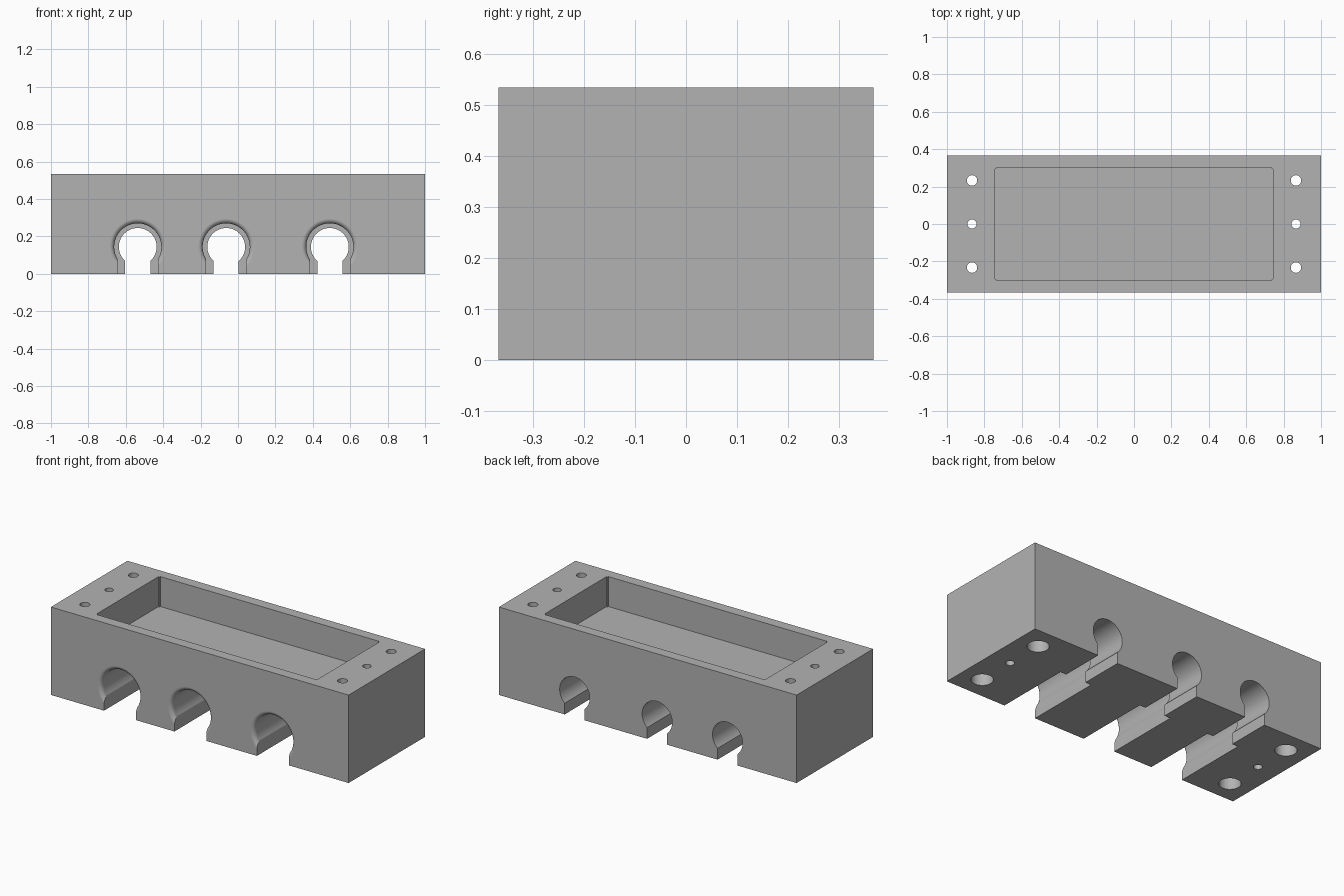
import bpy, bmesh
from math import asin, cos, sin, pi

if "Cube" in bpy.data.objects:
    bpy.data.objects.remove(bpy.data.objects["Cube"])

WIDTH, DEPTH, HEIGHT = 2.0, 0.734, 0.534
FRONT, BACK = -DEPTH / 2, DEPTH / 2

grey = bpy.data.materials.new("plain_grey")
grey.use_nodes = True
grey.diffuse_color = (0.45, 0.45, 0.45, 1)
grey.node_tree.nodes["Principled BSDF"].inputs["Base Color"].default_value = (0.45, 0.45, 0.45, 1)


def finish(name, bm):
    bmesh.ops.recalc_face_normals(bm, faces=bm.faces[:])
    mesh = bpy.data.meshes.new(name)
    bm.to_mesh(mesh)
    bm.free()
    mesh.materials.append(grey)
    obj = bpy.data.objects.new(name, mesh)
    bpy.context.collection.objects.link(obj)
    return obj


def box(name, size, z_bottom, corner=0):
    bm = bmesh.new()
    bmesh.ops.create_cube(bm, size=1)
    for v in bm.verts:
        v.co = (v.co.x * size[0], v.co.y * size[1], (v.co.z + 0.5) * size[2] + z_bottom)
    if corner:
        upright = [e for e in bm.edges if abs(e.verts[0].co.z - e.verts[1].co.z) > 0.01]
        bmesh.ops.bevel(bm, geom=upright, offset=corner, segments=3, affect='EDGES')
    return finish(name, bm)


def loft(name, rings):
    """Closed solid through rings with equal point counts."""
    bm = bmesh.new()
    loops = [[bm.verts.new(p) for p in ring] for ring in rings]
    for a, b in zip(loops, loops[1:]):
        for i in range(len(a)):
            j = (i + 1) % len(a)
            bm.faces.new((a[i], a[j], b[j], b[i]))
    bm.faces.new(loops[0])
    bm.faces.new(loops[-1])
    return finish(name, bm)


def keyhole(x, y, radius, half_slot, z=0.144, steps=64):
    """Round bore open to the underside through a narrower slot."""
    start = -pi / 2 + asin(half_slot / radius)
    sweep = 2 * pi - 2 * asin(half_slot / radius)
    arc = [start + sweep * i / steps for i in range(steps + 1)]
    pts = [(x + radius * cos(a), y, z + radius * sin(a)) for a in arc]
    return pts + [(x - half_slot, y, -0.05), (x + half_slot, y, -0.05)]


def circle(x, y, z, radius, steps=32):
    return [(x + radius * cos(2 * pi * i / steps), y + radius * sin(2 * pi * i / steps), z)
            for i in range(steps)]


# Main block and the cutters that shape it
block = box("housing_block", (WIDTH, DEPTH, HEIGHT), 0)
cutters = [box("top_pocket_cutter", (1.484, 0.606, 0.4), HEIGHT - 0.182, 0.008)]

# Stepped channels: wide rounded mouth at the front, narrow bore to the back
WIDE, NARROW, FILLET, STEP = 0.126, 0.101, 0.025, 0.1
for x in (-0.536, -0.063, 0.491):
    rings = [keyhole(x, FRONT - 0.05, WIDE + FILLET, 0.107)]
    for i in range(9):
        a = pi / 2 * i / 8
        rings.append(keyhole(x, FRONT + FILLET * (1 - cos(a)),
                             WIDE + FILLET * (1 - sin(a)), 0.107))
    rings += [keyhole(x, STEP, WIDE, 0.107), keyhole(x, STEP, NARROW, 0.067),
              keyhole(x, BACK + 0.05, NARROW, 0.067)]
    cutters.append(loft("channel_cutter", rings))

# Screw holes at both ends: counterbored corners, plain middle
for x in (-0.866, 0.866):
    cutters.append(loft("pin_hole_cutter",
                        [circle(x, 0, z, 0.024) for z in (-0.05, HEIGHT + 0.05)]))
    for y in (-0.233, 0.233):
        profile = ((-0.05, 0.06), (0.2, 0.06), (0.2, 0.028), (HEIGHT + 0.05, 0.028))
        cutters.append(loft("screw_hole_cutter", [circle(x, y, z, r) for z, r in profile]))

for cutter in cutters:
    cutter.hide_render = True
    mod = block.modifiers.new("cut", 'BOOLEAN')
    mod.operation, mod.solver, mod.object = 'DIFFERENCE', 'EXACT', cutter

# Bake the cuts and drop the helpers
bpy.context.view_layer.update()
graph = bpy.context.evaluated_depsgraph_get()
result = bpy.data.meshes.new_from_object(block.evaluated_get(graph))
block.modifiers.clear()
block.data = result
result.materials.clear()
result.materials.append(grey)
for cutter in cutters:
    bpy.data.objects.remove(cutter)

# Smooth the bores, keep the edges sharp
for obj in bpy.context.selected_objects:
    obj.select_set(False)
block.select_set(True)
bpy.context.view_layer.objects.active = block
bpy.ops.object.shade_smooth_by_angle(angle=pi / 6)
normals = block.modifiers.new("even_shading", 'WEIGHTED_NORMAL')
normals.keep_sharp = True
